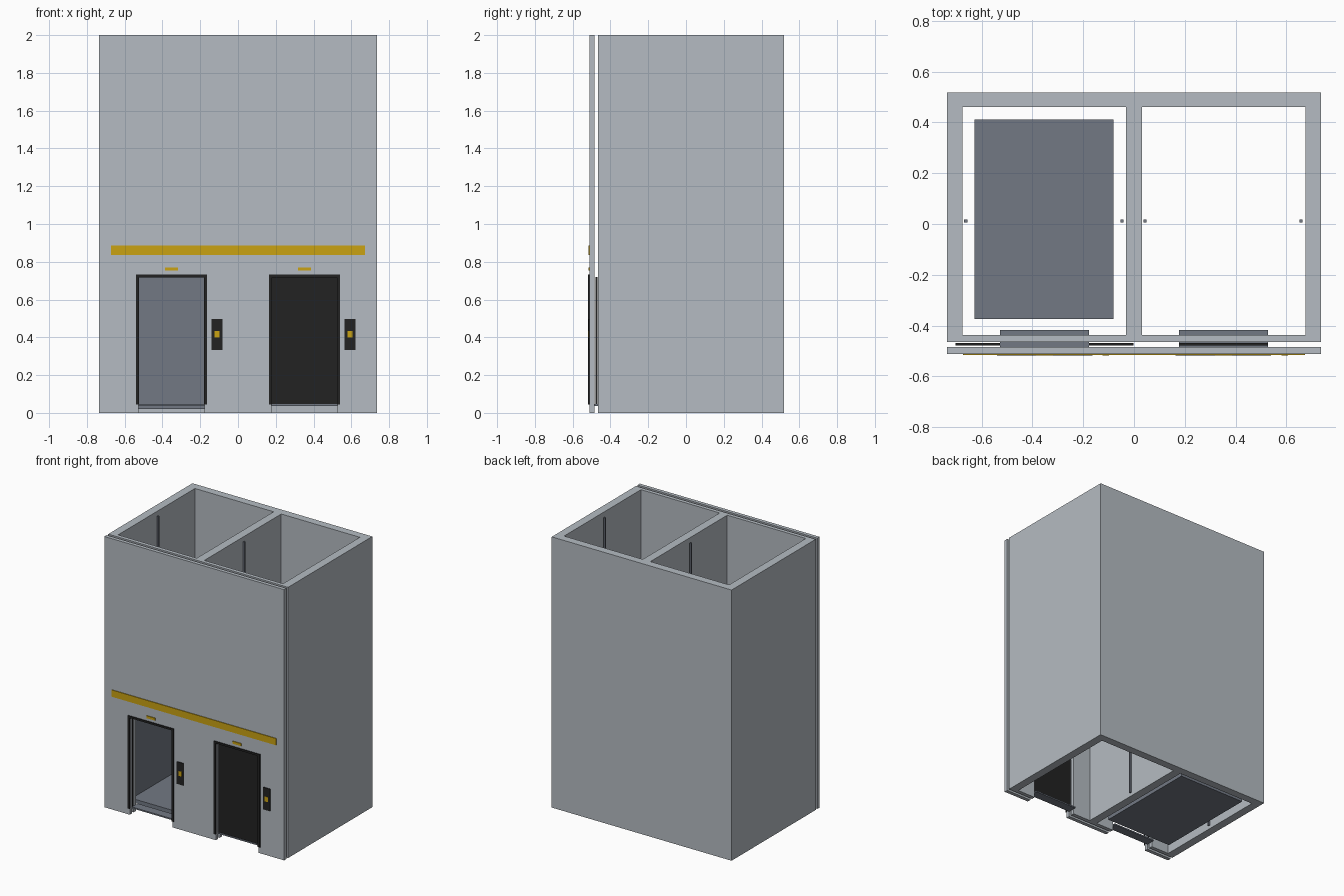
import bpy, bmesh

if "Cube" in bpy.data.objects:
    bpy.data.objects.remove(bpy.data.objects["Cube"])


def material(name, rgb):
    m = bpy.data.materials.new(name)
    m.diffuse_color = (*rgb, 1)
    m.use_nodes = True
    m.node_tree.nodes["Principled BSDF"].inputs["Base Color"].default_value = m.diffuse_color
    return m


CONCRETE = material("pale_concrete", (0.46, 0.50, 0.54))
STEEL = material("slate_steel", (0.168, 0.19, 0.23))
BLACK = material("black_metal", (0.016, 0.016, 0.016))
YELLOW = material("signal_yellow", (0.59, 0.36, 0.006))


def extrude(name, points, direction, mat):
    """Closed flat profile (3D points) extruded along a vector."""
    bm = bmesh.new()
    face = bm.faces.new([bm.verts.new(p) for p in points])
    ext = bmesh.ops.extrude_face_region(bm, geom=[face])
    verts = [g for g in ext["geom"] if isinstance(g, bmesh.types.BMVert)]
    bmesh.ops.translate(bm, verts=verts, vec=direction)
    bmesh.ops.recalc_face_normals(bm, faces=bm.faces)
    mesh = bpy.data.meshes.new(name)
    bm.to_mesh(mesh)
    bm.free()
    mesh.materials.append(mat)
    ob = bpy.data.objects.new(name, mesh)
    bpy.context.collection.objects.link(ob)
    return ob


def box(name, x, y, z, mat):
    pts = [(x[0], y[0], z[0]), (x[1], y[0], z[0]), (x[1], y[1], z[0]), (x[0], y[1], z[0])]
    return extrude(name, pts, (0, 0, z[1] - z[0]), mat)


def front_profile(name, xz, y, mat):
    return extrude(name, [(x, y[0], z) for x, z in xz], (0, y[1] - y[0], 0), mat)


W, H = 0.735, 2.0            # half width and height of the building
DOOR_X, HALF = 0.352, 0.175  # door centre and half width
DOOR_TOP = 0.72
BACK, FRONT = 0.518, -0.437

# Shaft side walls, back wall and divider as one E-shaped plan
plan = [(-W, FRONT), (-W, BACK), (W, BACK), (W, FRONT), (0.674, FRONT), (0.674, 0.46),
        (0.031, 0.46), (0.031, FRONT), (-0.031, FRONT), (-0.031, 0.46),
        (-0.674, 0.46), (-0.674, FRONT)]
extrude("shaft_walls", [(x, y, 0) for x, y in plan], (0, 0, H), CONCRETE)

# Two front walls, both notched for the doorways
notched = [(-W, 0)]
for c in (-DOOR_X, DOOR_X):
    notched += [(c - HALF, 0), (c - HALF, DOOR_TOP), (c + HALF, DOOR_TOP), (c + HALF, 0)]
notched += [(W, 0), (W, H), (-W, H)]
front_profile("shaft_front_wall", notched, (-0.465, FRONT), CONCRETE)
front_profile("landing_wall", notched, (-0.511, -0.484), CONCRETE)

# Parts repeated at each doorway
for side, c in (("left", -DOOR_X), ("right", DOOR_X)):
    i, o = HALF - 0.003, HALF + 0.013
    front_profile(side + "_door_frame",
                  [(c - o, 0.045), (c - o, 0.732), (c + o, 0.732), (c + o, 0.045),
                   (c + i, 0.045), (c + i, 0.718), (c - i, 0.718), (c - i, 0.045)],
                  (-0.518, -0.508), BLACK)
    box(side + "_sill", (c - HALF, c + HALF), (-0.484, -0.418), (0.037, 0.047), STEEL)

    # Sliding door leaves: the left pair is open, the right pair closed
    slide = HALF if side == "left" else 0
    for leaf, x0 in (("a", c - HALF - slide), ("b", c + slide)):
        box(f"{side}_door_leaf_{leaf}", (x0, x0 + HALF), (-0.479, -0.468), (0.047, DOOR_TOP), BLACK)

    # Indicator lamp and call button
    box(side + "_indicator", (c - 0.034, c + 0.034), (-0.517, -0.511), (0.753, 0.771), YELLOW)
    p = c + 0.241
    box(side + "_call_plate", (p - 0.029, p + 0.029), (-0.516, -0.511), (0.334, 0.498), BLACK)
    box(side + "_call_button", (p - 0.013, p + 0.013), (-0.518, -0.516), (0.398, 0.434), YELLOW)

# Yellow stripe over the doors
box("stripe", (-0.672, 0.672), (-0.516, -0.511), (0.835, 0.885), YELLOW)

# Elevator car with an open front, in the left shaft
x0, x1, y0, y1, z0, z1, t = -0.627, -0.081, -0.373, 0.411, 0.02, 0.78, 0.02
box("car_floor", (x0, x1), (y0, y1), (z0, z0 + 0.027), STEEL)
box("car_roof", (x0, x1), (y0, y1), (z1 - t, z1), STEEL)
box("car_left_wall", (x0, x0 + t), (y0, y1), (z0 + 0.027, z1 - t), STEEL)
box("car_right_wall", (x1 - t, x1), (y0, y1), (z0 + 0.027, z1 - t), STEEL)
box("car_back_wall", (x0 + t, x1 - t), (y1 - t, y1), (z0 + 0.027, z1 - t), STEEL)

# Guide rails
for n, x in enumerate((-0.662, -0.047, 0.043, 0.657)):
    box(f"guide_rail_{n + 1}", (x - 0.006, x + 0.006), (0.006, 0.018), (0.02, 1.97), STEEL)
